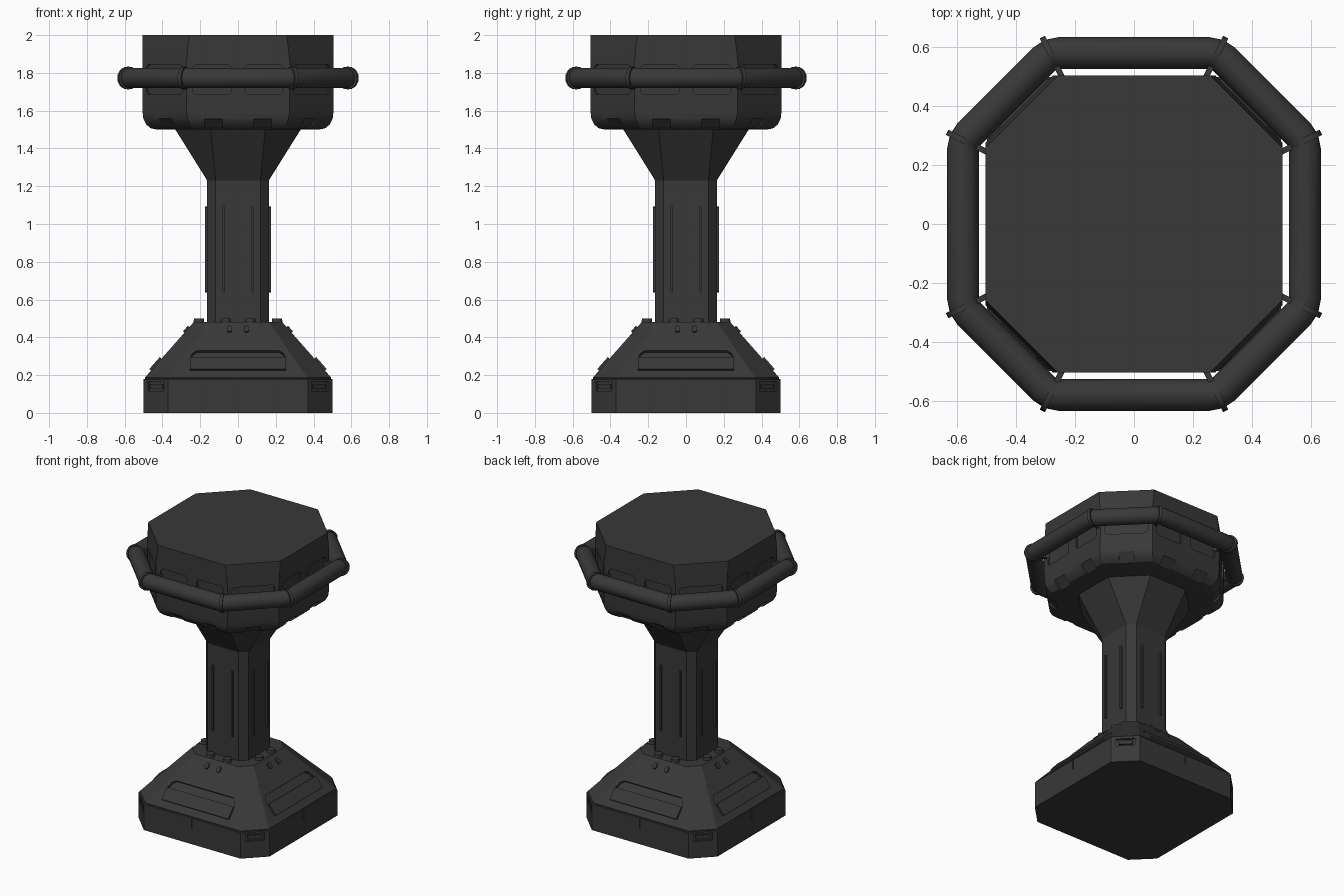
import bpy, bmesh
from math import radians, pi, cos, sin, atan2
from mathutils import Matrix, Vector

if "Cube" in bpy.data.objects:
    bpy.data.objects.remove(bpy.data.objects["Cube"])

mat = bpy.data.materials.new("dark_grey")
mat.diffuse_color = (0.04, 0.04, 0.04, 1)
mat.use_nodes = True
mat.node_tree.nodes["Principled BSDF"].inputs["Base Color"].default_value = mat.diffuse_color


def make(name, bm, cutters=None):
    bmesh.ops.recalc_face_normals(bm, faces=bm.faces[:])
    me = bpy.data.meshes.new(name)
    bm.to_mesh(me)
    bm.free()
    ob = bpy.data.objects.new(name, me)
    bpy.context.collection.objects.link(ob)
    me.materials.append(mat)
    if cutters:
        mod = ob.modifiers.new("recesses", 'BOOLEAN')
        mod.object, mod.solver = cutters, 'EXACT'
    return ob


def hide(ob):
    ob.hide_render = True
    ob.hide_set(True)
    ob.display_type = 'WIRE'
    return ob


def loft(name, sections, cutters=None):
    """Stack of chamfered squares: (half width, flat half length, z)."""
    bm = bmesh.new()
    rings = []
    for a, p, z in sections:
        pts = [(p, -a), (a, -p), (a, p), (p, a), (-p, a), (-a, p), (-a, -p), (-p, -a)]
        rings.append([bm.verts.new((x, y, z)) for x, y in pts])
    for lo, hi in zip(rings, rings[1:]):
        for i in range(8):
            bm.faces.new((lo[i], lo[(i + 1) % 8], hi[(i + 1) % 8], hi[i]))
    bm.faces.new(rings[0][::-1])
    bm.faces.new(rings[-1])
    return make(name, bm, cutters)


def frame(az, out=0, z=0, tilt=0):
    """Local -y points outward from a side at angle az, tilted upward."""
    return Matrix.Rotation(radians(az), 4, 'Z') @ Matrix.Translation((0, -out, z)) \
        @ Matrix.Rotation(-tilt, 4, 'X')


def prism(bm, outline, d0, d1, m):
    a = [bm.verts.new(m @ Vector((u, -d0, v))) for u, v in outline]
    b = [bm.verts.new(m @ Vector((u, -d1, v))) for u, v in outline]
    n = len(a)
    fs = [bm.faces.new(a), bm.faces.new(b[::-1])]
    fs += [bm.faces.new((a[i], b[i], b[(i + 1) % n], a[(i + 1) % n])) for i in range(n)]
    bmesh.ops.recalc_face_normals(bm, faces=fs)


def rect(u, v, w, h):
    return [(u - w / 2, v - h / 2), (u + w / 2, v - h / 2), (u + w / 2, v + h / 2), (u - w / 2, v + h / 2)]


def chamfered(u, v, w, h, c):
    x, y = w / 2, h / 2
    return [(u - x, v - y + c), (u - x + c, v - y), (u + x - c, v - y), (u + x, v - y + c),
            (u + x, v + y - c), (u + x - c, v + y), (u - x + c, v + y), (u - x, v + y - c)]


SIDES, CORNERS = (0, 90, 180, 270), (45, 135, 225, 315)
TILT = atan2(0.265, 0.30)
SLOPE = lambda z: 0.5 - (z - 0.18) * 0.265 / 0.30

# Base with recessed slots and corner vents
bm = bmesh.new()
for az in SIDES:
    prism(bm, [(-.255, -.028), (.255, -.028), (.24, .01), (.215, .028), (-.215, .028), (-.24, .01)],
          -.018, .05, frame(az, SLOPE(.31), .31, TILT))
    prism(bm, rect(0, .145, .008, .07), .494, .52, frame(az))
for az in CORNERS:
    prism(bm, rect(0, .14, .12, .05), .603, .65, frame(az))
base_cut = hide(make("base_cutters", bm))
loft("base", [(.5, .37, 0), (.5, .37, .178), (.493, .366, .181), (.493, .366, .187),
              (.235, .165, .48)], base_cut)

# Raised slope panels and vent bars on the base
bm = bmesh.new()
for az in SIDES:
    prism(bm, [(-.255, -.055), (.255, -.055), (.255, .03), (-.255, .03)], -.015, .012,
          frame(az, SLOPE(.265), .265, TILT))
for az in CORNERS:
    prism(bm, rect(0, .14, .09, .025), .59, .612, frame(az))
make("base_panels", bm)

# Bolts on the base top and small studs on the slope
bm = bmesh.new()
for az in SIDES:
    for s in (-1, 1):
        bmesh.ops.create_cone(bm, cap_ends=True, segments=16, radius1=.029, radius2=.026, depth=.025,
                              matrix=frame(az) @ Matrix.Translation((s * .065, -.207, .488)))
        prism(bm, chamfered(s * .045, 0, .026, .04, .008), -.01, .01,
              frame(az, SLOPE(.44), .44, TILT))
make("base_bolts", bm)

# Column flaring out below the head
loft("column", [(.163, .118, .46), (.163, .118, 1.23), (.335, .145, 1.505)])

# Thin ribs, two per column side
bm = bmesh.new()
for az in SIDES:
    for s in (-1, 1):
        prism(bm, chamfered(s * .075, .865, .012, .455, .004), .155, .176, frame(az))
make("column_ribs", bm)

# Head with recessed panels and notches along its rounded lower edge
bm = bmesh.new()
for az in SIDES:
    for s in (-1, 1):
        prism(bm, chamfered(s * .138, 1.765, .2, .16, .015), .493, .56, frame(az))
        prism(bm, rect(s * .13, 0, .095, .075), -.012, .06, frame(az, .478, 1.527, -pi / 4))
for az in CORNERS:
    prism(bm, chamfered(0, 1.765, .27, .16, .015), .538, .6, frame(az))
    prism(bm, rect(0, 0, .095, .075), -.012, .06, frame(az, .523, 1.527, -pi / 4))
head_cut = hide(make("head_cutters", bm))
loft("head", [(.43, .22, 1.5), (.462, .24, 1.507), (.487, .256, 1.528), (.501, .267, 1.556),
              (.505, .272, 1.59), (.505, .275, 1.85), (.505, .258, 2.0)], head_cut)

# Tubular rail around the head, with slightly rounded corners
A, P, Z, R = .581, .285, 1.773, .054
corners = [Vector(c) for c in [(P, -A, Z), (A, -P, Z), (A, P, Z), (P, A, Z),
                               (-P, A, Z), (-A, P, Z), (-A, -P, Z), (-P, -A, Z)]]
path = []
for i, c in enumerate(corners):
    p = c + (corners[i - 1] - c).normalized() * .03
    q = c + (corners[(i + 1) % 8] - c).normalized() * .03
    path += [p, (p + q + 2 * c) / 4, q]
bm = bmesh.new()
loops = []
for i, c in enumerate(path):
    t = (path[(i + 1) % len(path)] - path[i - 1]).normalized()
    out = Vector((t.y, -t.x, 0))
    loops.append([bm.verts.new(c + out * R * cos(k * pi / 10) + Vector((0, 0, R * sin(k * pi / 10))))
                  for k in range(20)])
for i, lo in enumerate(loops):
    hi = loops[(i + 1) % len(loops)]
    for k in range(20):
        bm.faces.new((lo[k], lo[(k + 1) % 20], hi[(k + 1) % 20], hi[k]))
make("rail", bm)

# Collars and struts holding the rail at each corner
bm = bmesh.new()
for i, c in enumerate(corners):
    ang = atan2(c.y, c.x)
    turn = Matrix.Translation(c) @ Matrix.Rotation(ang, 4, 'Z')
    bmesh.ops.create_cone(bm, cap_ends=True, segments=20, radius1=.06, radius2=.06, depth=.02,
                          matrix=turn @ Matrix.Rotation(pi / 2, 4, 'X'))
    bmesh.ops.create_cube(bm, size=1, matrix=turn @ Matrix.Translation((-.05, 0, 0))
                          @ Matrix.Diagonal((.1, .02, .06, 1)))
make("rail_brackets", bm)

for ob in bpy.data.objects:
    if not ob.hide_render:
        bpy.ops.object.select_all(action='DESELECT')
        ob.select_set(True)
        bpy.context.view_layer.objects.active = ob
        bpy.ops.object.shade_smooth_by_angle(angle=radians(25))
